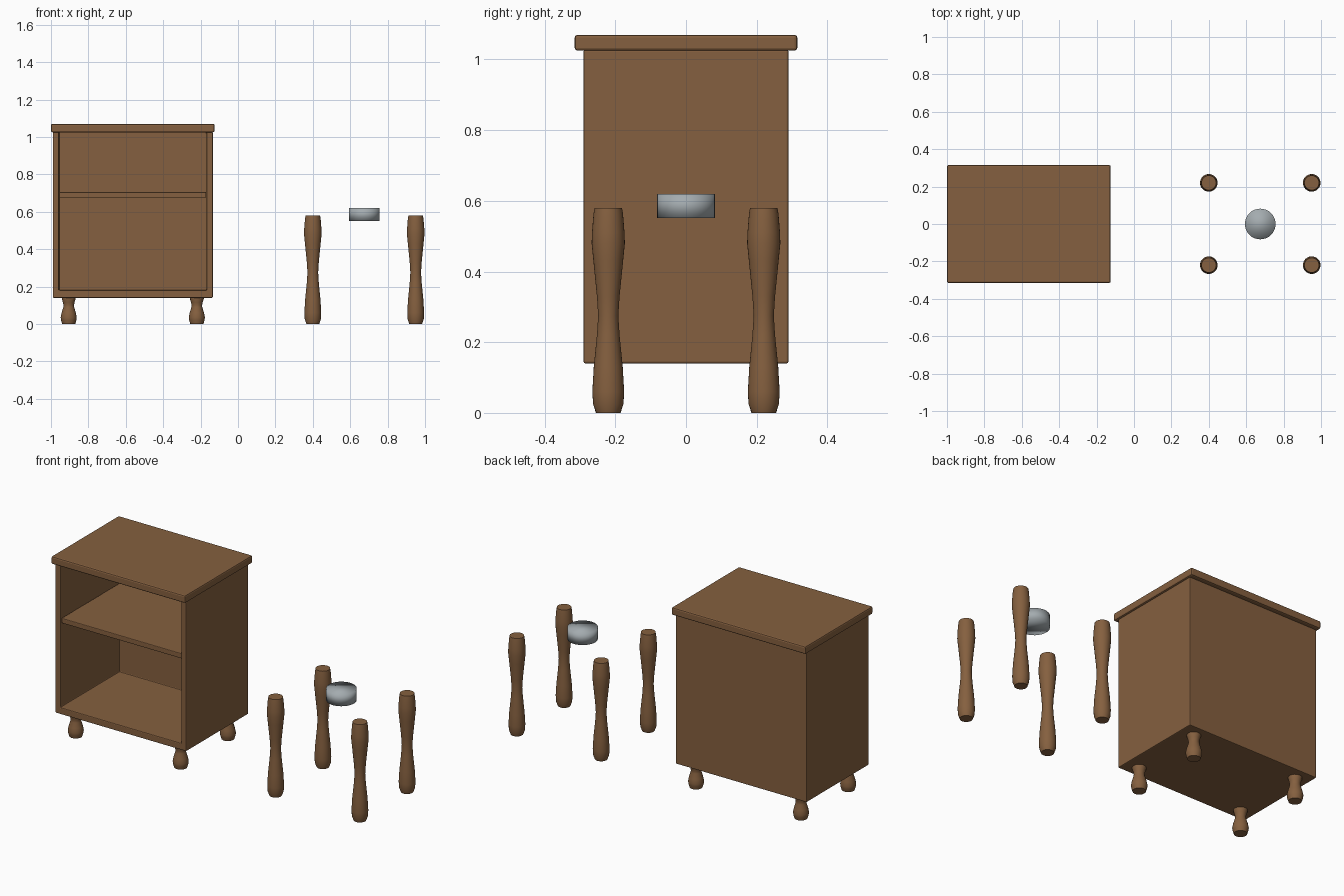
import bpy, bmesh, math

if "Cube" in bpy.data.objects:
    bpy.data.objects.remove(bpy.data.objects["Cube"])


def material(name, rgb):
    m = bpy.data.materials.new(name)
    m.diffuse_color = (*rgb, 1)
    m.use_nodes = True
    m.node_tree.nodes["Principled BSDF"].inputs["Base Color"].default_value = m.diffuse_color
    return m


wood = material("brown wood", (0.235, 0.117, 0.050))
metal = material("grey metal", (0.37, 0.41, 0.43))


def add_object(name, bm, mat):
    bmesh.ops.recalc_face_normals(bm, faces=bm.faces)
    me = bpy.data.meshes.new(name)
    bm.to_mesh(me)
    bm.free()
    me.materials.append(mat)
    ob = bpy.data.objects.new(name, me)
    bpy.context.collection.objects.link(ob)
    return ob


def bevel(ob, width):
    b = ob.modifiers.new("bevel", 'BEVEL')
    b.width, b.segments, b.limit_method = width, 2, 'ANGLE'


def box(name, x, y, z, mat=wood):
    bm = bmesh.new()
    bmesh.ops.create_cube(bm, size=1)
    for v in bm.verts:
        v.co = [r[0] if c < 0 else r[1] for c, r in zip(v.co, (x, y, z))]
    return add_object(name, bm, mat)


def turned(name, profile, loc, mat=wood, sides=32, angle=40):
    # lathe a (radius, height) profile around z, with capped ends
    bm = bmesh.new()
    rings = [[bm.verts.new((r * math.cos(2 * math.pi * i / sides),
                            r * math.sin(2 * math.pi * i / sides), z))
              for i in range(sides)] for r, z in profile]
    for a, b in zip(rings, rings[1:]):
        for i in range(sides):
            j = (i + 1) % sides
            bm.faces.new((a[i], a[j], b[j], b[i]))
    bm.faces.new(rings[0])
    bm.faces.new(rings[-1])
    ob = add_object(name, bm, mat)
    ob.location = loc
    bpy.ops.object.select_all(action='DESELECT')
    ob.select_set(True)
    bpy.context.view_layer.objects.active = ob
    bpy.ops.object.shade_smooth_by_angle(angle=math.radians(angle))
    return ob


# cabinet body, hollowed from the front
body = box("cabinet_body", (-0.99, -0.135), (-0.29, 0.29), (0.14, 1.027))
cutter = box("cabinet_cutter", (-0.957, -0.168), (-0.5, 0.26), (0.18, 1.2))
cutter.hide_render = True
cutter.hide_viewport = True
cut = body.modifiers.new("hollow", 'BOOLEAN')
cut.operation, cut.object, cut.solver = 'DIFFERENCE', cutter, 'EXACT'
bevel(body, 0.005)

# top board and inner shelf
bevel(box("cabinet_top", (-1.0, -0.125), (-0.315, 0.315), (1.025, 1.07)), 0.008)
bevel(box("cabinet_shelf", (-0.955, -0.17), (-0.282, 0.262), (0.675, 0.705)), 0.004)

# short turned feet and tall turned legs
foot = [(0.035, 0), (0.041, 0.02), (0.043, 0.035), (0.038, 0.06),
        (0.029, 0.09), (0.028, 0.10), (0.031, 0.115), (0.037, 0.135), (0.037, 0.145)]
leg = [(0.034, 0), (0.043, 0.025), (0.045, 0.06), (0.041, 0.13), (0.032, 0.22),
       (0.0285, 0.275), (0.032, 0.33), (0.042, 0.43), (0.047, 0.48),
       (0.046, 0.51), (0.042, 0.56), (0.039, 0.58)]
for row, y in (("front", -0.22), ("back", 0.22)):
    for side, fx, lx in (("left", -0.905, 0.40), ("right", -0.22, 0.95)):
        turned(f"{row}_{side}_foot", foot, (fx, y, 0))
        turned(f"{row}_{side}_leg", leg, (lx, y, 0))

# floating metal disc, smooth all over
turned("metal_disc", [(0.082, 0.551), (0.082, 0.62)], (0.675, 0, 0), metal, angle=180)
